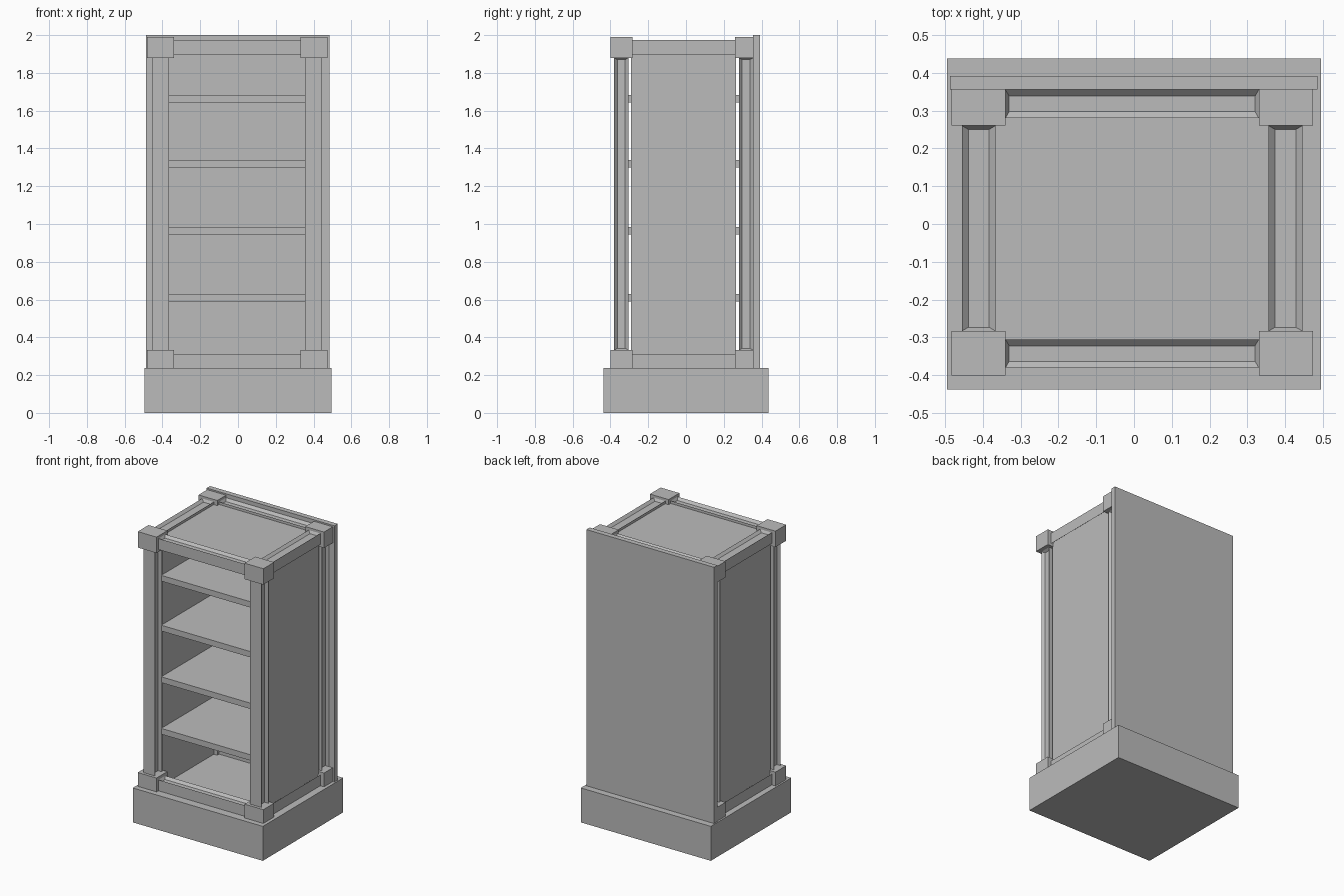
import bpy
import bmesh
from mathutils import Vector

old = bpy.data.objects.get("Cube")
if old:
    bpy.data.objects.remove(old, do_unlink=True)

grey = bpy.data.materials.new("plain grey")
grey.use_nodes = True
colour = (0.5, 0.5, 0.5, 1)
grey.diffuse_color = colour
grey.node_tree.nodes["Principled BSDF"].inputs["Base Color"].default_value = colour

CX = -0.005          # the cabinet body sits a touch off the plinth centre


def box(name, x, y, z, groove_axis=None, long_axis=None):
    """Box from (min, max) ranges, optionally grooved on two opposite faces."""
    low, high = Vector((x[0], y[0], z[0])), Vector((x[1], y[1], z[1]))
    mid, size = (low + high) / 2, high - low
    bm = bmesh.new()
    bmesh.ops.create_cube(bm, size=1)
    for v in bm.verts:
        v.co = mid + Vector(a * b for a, b in zip(v.co, size))
    bm.normal_update()
    if groove_axis is not None:
        faces = [f for f in bm.faces if abs(f.normal[groove_axis]) > 0.9]
        bmesh.ops.inset_individual(bm, faces=faces, thickness=0.01)
        for f in faces:
            for v in f.verts:
                for axis in range(3):
                    margin = 0.01 if axis == long_axis else 0.017
                    side = 1 if v.co[axis] > mid[axis] else -1
                    v.co[axis] = mid[axis] + side * (size[axis] / 2 - margin)
    mesh = bpy.data.meshes.new(name)
    bm.to_mesh(mesh)
    bm.free()
    mesh.materials.append(grey)
    obj = bpy.data.objects.new(name, mesh)
    bpy.context.collection.objects.link(obj)
    return obj


def span(side, inner, outer):
    """Mirrored x range on the given side of the body."""
    return sorted((CX + side * inner, CX + side * outer))


# Plinth and back board
box("plinth", (-0.495, 0.495), (-0.437, 0.437), (0, 0.237))
box("back_board", (-0.487, 0.485), (0.355, 0.391), (0.237, 2.0))

FRONT, BACK = (-0.38, -0.305), (0.28, 0.355)
LOW, HIGH = (0.237, 0.312), (1.897, 1.973)

# Corner blocks and grooved posts
for side, sname in ((1, "left"), (-1, "right")):
    for depth, block_y, post_y in (("front", (-0.4, -0.283), FRONT),
                                   ("back", (0.26, 0.356), BACK)):
        block_x = span(side, 0.335, 0.478)
        box(f"{depth}_{sname}_bottom_block", block_x, block_y, (0.237, 0.332))
        box(f"{depth}_{sname}_top_block", block_x, block_y, (1.88, 1.99))
        box(f"{depth}_{sname}_post", span(side, 0.361, 0.45), post_y,
            (0.332, 1.88), groove_axis=0, long_axis=2)
    # Side panel and its rails
    box(f"{sname}_side_panel", span(side, 0.365, 0.435), (-0.29, 0.265), (0.3, 1.91))
    for level, z in (("bottom", LOW), ("top", HIGH)):
        box(f"{sname}_{level}_rail", span(side, 0.361, 0.45), (-0.283, 0.26), z,
            groove_axis=2, long_axis=1)

# Front and back rails
for depth, y in (("front", FRONT), ("back", BACK)):
    for level, z in (("bottom", LOW), ("top", HIGH)):
        box(f"{depth}_{level}_rail", (CX - 0.335, CX + 0.335), y, z,
            groove_axis=2, long_axis=0)

# Shelves and top panel
inside_x, inside_y = (CX - 0.366, CX + 0.366), (-0.306, 0.281)
for i, z in enumerate((0.59, 0.945, 1.3, 1.643)):
    box(f"shelf_{i + 1}", inside_x, inside_y, (z, z + 0.04))
box("top_panel", inside_x, inside_y, (1.915, 1.955))
